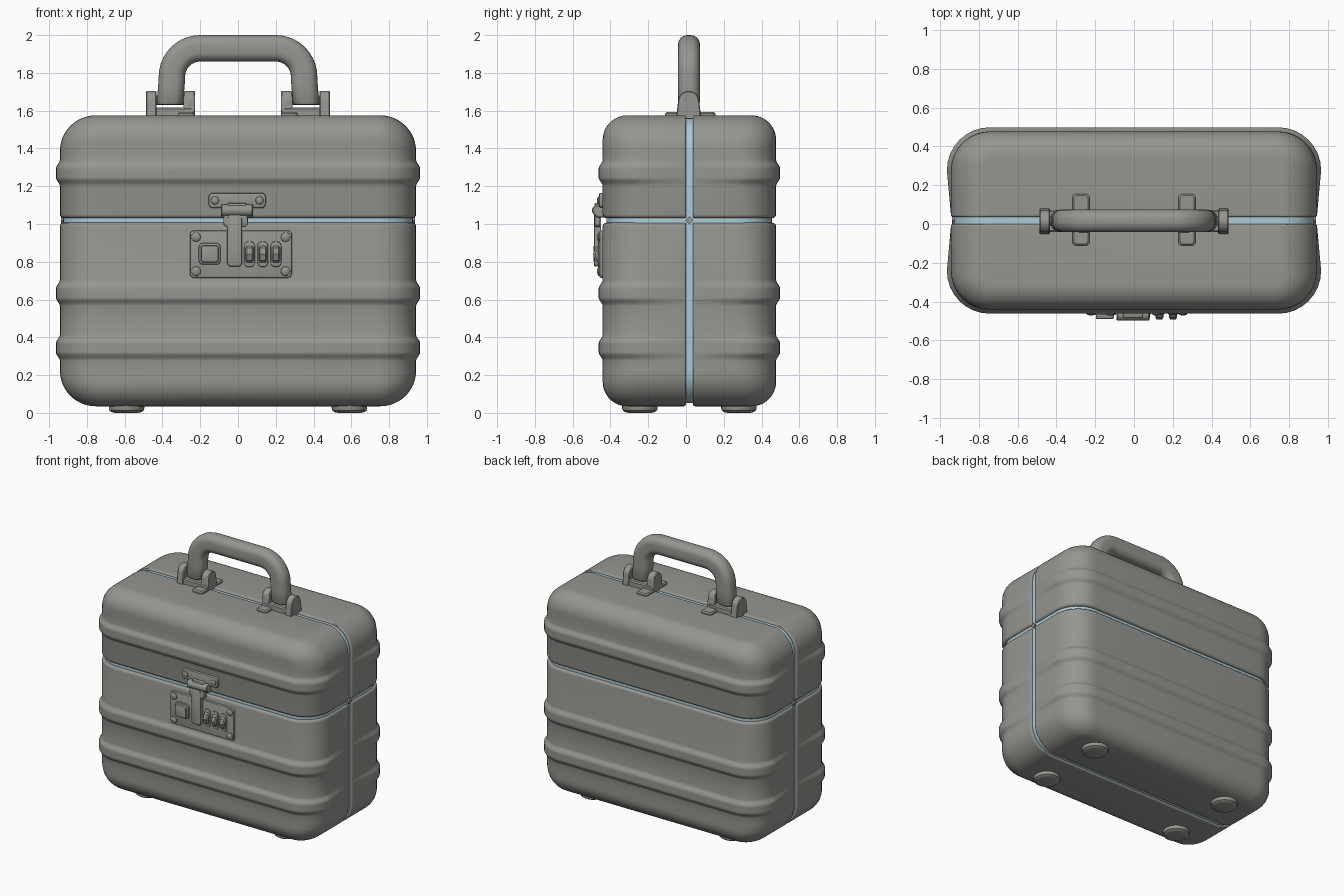
import bpy, bmesh, math
from mathutils import Vector

if "Cube" in bpy.data.objects:
    bpy.data.objects.remove(bpy.data.objects["Cube"])

YC = 0.018  # centre plane of the case


def material(name, rgb):
    m = bpy.data.materials.new(name)
    m.diffuse_color = (*rgb, 1)
    m.use_nodes = True
    m.node_tree.nodes["Principled BSDF"].inputs["Base Color"].default_value = m.diffuse_color
    return m


GREY = material("warm grey", (0.30, 0.30, 0.28))
BLUE = material("pale blue seam", (0.42, 0.60, 0.69))


def loft(name, rings, mat=GREY, angle=35):
    """Skin a list of equal-length point rings and cap both ends."""
    bm = bmesh.new()
    vs = [[bm.verts.new(p) for p in r] for r in rings]
    n = len(vs[0])
    for a, b in zip(vs, vs[1:]):
        for i in range(n):
            j = (i + 1) % n
            bm.faces.new((a[i], a[j], b[j], b[i]))
    bm.faces.new(vs[0])
    bm.faces.new(vs[-1])
    bmesh.ops.recalc_face_normals(bm, faces=bm.faces)
    me = bpy.data.meshes.new(name)
    bm.to_mesh(me)
    bm.free()
    me.materials.append(mat)
    ob = bpy.data.objects.new(name, me)
    bpy.context.collection.objects.link(ob)
    bpy.ops.object.select_all(action='DESELECT')
    bpy.context.view_layer.objects.active = ob
    ob.select_set(True)
    bpy.ops.object.shade_smooth_by_angle(angle=math.radians(angle))
    return ob


def outline(u0, u1, v0, v1, r0, r1, n=8):
    """Rounded rectangle: (u, v, normal u, normal v); r0 at v0 corners, r1 at v1."""
    pts = []
    for cu, cv, r, a0 in ((u1 - r1, v1 - r1, r1, 0), (u0 + r1, v1 - r1, r1, 90),
                          (u0 + r0, v0 + r0, r0, 180), (u1 - r0, v0 + r0, r0, 270)):
        for i in range(n + 1):
            a = math.radians(a0 + 90 * i / n)
            c, s = math.cos(a), math.sin(a)
            pts.append((cu + r * c, cv + r * s, c, s))
    return pts


def fillet(d, r):
    """Inset at distance d from a rounded end of radius r."""
    if d >= r:
        return 0
    u = 1 - d / r
    return r * (1 - math.sqrt(max(0, 1 - u * u)))


def steps(r, n=9):
    return [r * (1 - math.cos(math.pi / 2 * i / n)) for i in range(n + 1)]


def bump(z, ribs):
    for c in ribs:
        t = min(1, max(0, (1 - abs(z - c) / 0.068) * 1.6))
        if t > 0:
            return 0.021 * t * t * (3 - 2 * t)
    return 0


# --- Case shells: four pieces, each rounded outside and crisp at the seams
def shell(name, z_end, z_seam, ribs, back):
    s = 1 if z_seam > z_end else -1
    zs = [z_end + s * d for d in steps(0.19, 12) + steps(0.13) + steps(0.012, 3)]
    zs += [z_seam - s * d for d in steps(0.02, 4)]
    zs += [c + 0.068 * k / 8 for c in ribs for k in range(-8, 9)]
    zs = sorted({round(z, 4) for z in zs})
    rings = []
    for z in zs:
        d1, d2 = abs(z - z_end), abs(z - z_seam)
        e = fillet(d2, 0.02)
        ix, iy = fillet(d1, 0.19) + e, fillet(d1, 0.13) + e
        iseam = fillet(d1, 0.012)
        ring = []
        for x, y, nx, ny in outline(-0.943 + ix, 0.943 - ix, -0.441 + iy, -iseam,
                                    0.2 - (ix + iy) / 2, 0.012):
            # ribs fade out towards the side seams
            w = min(1, max(0, (-y - 0.01) / 0.2)) * bump(z, ribs)
            x, y = x + nx * w, y + ny * w
            ring.append((x, 2 * YC - y if back else y, z))
        rings.append(ring)
    loft(name, rings)


for back, side in ((False, "front"), (True, "back")):
    shell(side + "_upper_shell", 1.575, 1.031, [1.27], back)
    shell(side + "_lower_shell", 0.035, 1.007, [0.635, 0.345], back)

# --- Blue core that shows in the seams
rings = []
LO, HI = 0.052, 1.560
for z in sorted({round(v, 4) for d in steps(0.18, 12) + steps(0.12) for v in (LO + d, HI - d)}):
    d = min(z - LO, HI - z)
    ix, iy = fillet(d, 0.18), fillet(d, 0.12)
    r = 0.19 - (ix + iy) / 2
    rings.append([(x, y, z) for x, y, _, _ in
                  outline(-0.927 + ix, 0.927 - ix, -0.42 + iy, 0.456 - iy, r, r)])
loft("seam_core", rings, BLUE)


# --- Helpers for hardware
def plate(name, x0, x1, z0, z1, y_back, y_front, r, bev=0.008):
    """Rounded plate facing the front, with a softened front edge."""
    rings = []
    for y, k in ((y_back, 0), (y_front + bev, 0), (y_front + bev * .3, bev * .3), (y_front, bev)):
        rr = max(r - k, 0.002)
        rings.append([(x, y, z) for x, z, _, _ in
                      outline(x0 + k, x1 - k, z0 + k, z1 - k, rr, rr, 5)])
    return loft(name, rings)


def turned(name, centre, axis, prof, seg=24, angle=35):
    """Disc stack: prof is (offset along axis, radius)."""
    rings = []
    for o, r in prof:
        ring = []
        for i in range(seg):
            a = 2 * math.pi * i / seg
            c, s = r * math.cos(a), r * math.sin(a)
            off = {'x': (o, c, s), 'y': (c, o, s), 'z': (c, s, o)}[axis]
            ring.append(Vector(centre) + Vector(off))
        rings.append(ring)
    return loft(name, rings, angle=angle)


# --- Feet
for x in (-0.59, 0.59):
    for y in (YC - 0.262, YC + 0.262):
        turned("foot", (x, y, 0), 'z',
               [(0, 0.06), (0.004, 0.078), (0.012, 0.09), (0.025, 0.094), (0.05, 0.094)], 32)

# --- Seam crossing studs on the sides
for x in (-0.925, 0.925):
    turned("seam_stud", (x, YC, 1.019), 'x', [(-0.013, 0.022), (0.013, 0.022)], 4)

# --- Carry handle: rounded section swept along an arch
HX, HZ, HR = 0.20, 1.78, 0.15
path = [(-0.362, 1.632, 180), (-0.360, 1.645, 180), (-0.352, 1.74, 180)]
path += [(-HX + HR * math.cos(math.radians(a)), HZ + HR * math.sin(math.radians(a)), a)
         for a in range(180, 89, -9)]
path += [(-x, z, 180 - a) for x, z, a in reversed(path)]
section = outline(-0.07, 0.07, -0.058, 0.058, 0.05, 0.05, 6)
rings = []
for i, (x, z, a) in enumerate(path):
    k = 0.88 if i in (0, len(path) - 1) else 1
    c, s = math.cos(math.radians(a)), math.sin(math.radians(a))
    rings.append([(x + k * u * c, YC - 0.002 + k * v, z + k * u * s) for u, v, _, _ in section])
loft("handle", rings)


# --- Handle brackets: lugs, base, tab and hinge pin on each side
def lug(name, x0, x1, top, half):
    prof = [(-half, 1.565), (-half + 0.004, 1.60)]
    r = half - 0.010
    prof += [(-r * math.cos(math.pi * i / 14), top - r + r * math.sin(math.pi * i / 14))
             for i in range(15)]
    prof += [(half - 0.004, 1.60), (half, 1.565)]
    cz = 1.64
    rings = []
    for x, k in ((x0, 0.92), (x0 + 0.006, 1), (x1 - 0.006, 1), (x1, 0.92)):
        rings.append([(x, YC - 0.004 + y * k, cz + (z - cz) * k if z > cz else z)
                      for y, z in prof])
    loft(name, rings)


def flat_pad(name, x0, x1, y0, y1, z0, z1, r):
    rings = []
    for z, k in ((z0, 0), (z1 - 0.008, 0), (z1, 0.008)):
        rings.append([(x, y, z) for x, y, _, _ in
                      outline(x0 + k, x1 - k, y0 + k, y1 - k, r, r, 5)])
    loft(name, rings)


for s in (-1, 1):
    def span(a, b):
        return tuple(sorted((s * a, s * b)))
    lug("bracket_outer_lug", *span(0.432, 0.488), 1.705, 0.066)
    lug("bracket_inner_lug", *span(0.228, 0.288), 1.705, 0.060)
    flat_pad("bracket_base", *span(0.235, 0.475), YC - 0.06, YC + 0.055, 1.565, 1.618, 0.015)
    flat_pad("bracket_tab", *span(0.228, 0.318), YC - 0.13, YC + 0.137, 1.565, 1.592, 0.022)
    turned("bracket_pin", (s * 0.36, YC - 0.002, 1.655), 'x', [(-0.12, 0.025), (0.12, 0.025)])

# --- Combination lock plate with rivets and push button
plate("lock_plate", -0.255, 0.285, 0.715, 0.965, -0.43, -0.458, 0.022)
for x in (-0.222, 0.252):
    for z in (0.75, 0.931):
        turned("lock_rivet", (x, -0.455, z), 'y',
               [(0, 0.026), (-0.008, 0.024), (-0.014, 0.015), (-0.016, 0.005)], 16)
plate("button_frame", -0.208, -0.092, 0.785, 0.899, -0.45, -0.470, 0.022)
plate("push_button", -0.196, -0.104, 0.797, 0.887, -0.45, -0.490, 0.014)

# --- Three number wheels in their frames
for x in (0.061, 0.131, 0.201):
    plate("wheel_frame", x - 0.028, x + 0.028, 0.772, 0.908, -0.45, -0.466, 0.024, 0.006)
    turned("number_wheel", (x, -0.436, 0.84), 'x',
           [(-0.021, 0.046), (-0.014, 0.056), (0.014, 0.056), (0.021, 0.046)], 10, 20)

# --- Latch: upper plate, hinge barrel and long hasp over the seam
plate("latch_plate", -0.155, 0.147, 1.085, 1.165, -0.43, -0.460, 0.022)
for x in (-0.122, 0.114):
    turned("latch_rivet", (x, -0.457, 1.125), 'y',
           [(0, 0.022), (-0.008, 0.020), (-0.013, 0.012), (-0.014, 0.004)], 16)
plate("latch_block", -0.09, 0.08, 1.035, 1.10, -0.43, -0.478, 0.012)
turned("latch_barrel", (-0.005, -0.467, 1.072), 'x',
       [(-0.085, 0.025), (-0.08, 0.031), (0.08, 0.031), (0.085, 0.025)], 20)
plate("latch_knuckle", -0.055, 0.045, 1.085, 1.112, -0.44, -0.485, 0.008)
plate("latch_neck", -0.078, 0.052, 0.985, 1.05, -0.455, -0.484, 0.02)
plate("latch_hasp", -0.057, 0.022, 0.775, 1.05, -0.45, -0.488, 0.02)
